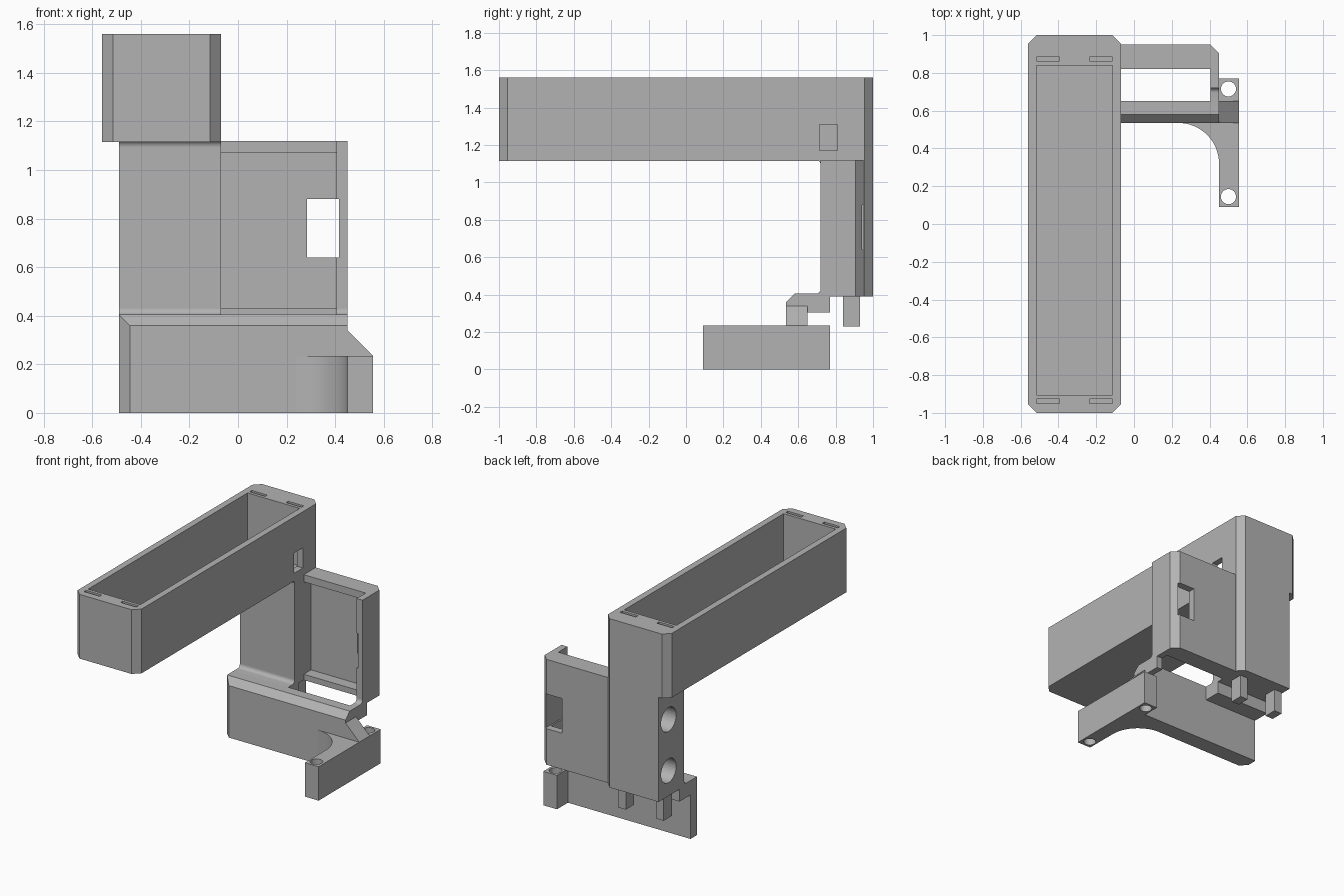
import bpy, bmesh
from math import sin, cos, pi
from mathutils import Vector

cube = bpy.data.objects.get("Cube")
if cube:
    bpy.data.objects.remove(cube)

grey = bpy.data.materials.new("plain grey")
grey.use_nodes = True
colour = (0.45, 0.45, 0.45, 1)
grey.diffuse_color = colour
grey.node_tree.nodes["Principled BSDF"].inputs["Base Color"].default_value = colour


def arc(cx, cy, r, start, end, steps=10):
    """Points on an arc, angles in quarter turns."""
    angles = [(start + (end - start) * i / steps) * pi / 2 for i in range(steps + 1)]
    return [(cx + r * cos(a), cy + r * sin(a)) for a in angles]


def prism(name, axis, profile, lo, hi, trims=()):
    """Extrude a profile along an axis, then trim it with planes (point, normal)."""
    place = {"x": lambda p, d: (d, p[0], p[1]),
             "y": lambda p, d: (p[0], d, p[1]),
             "z": lambda p, d: (p[0], p[1], d)}[axis]
    bm = bmesh.new()
    face = bm.faces.new([bm.verts.new(place(p, lo)) for p in profile])
    new = bmesh.ops.extrude_face_region(bm, geom=[face])["geom"]
    shift = Vector(place((0, 0), hi - lo))
    bmesh.ops.translate(bm, vec=shift, verts=[v for v in new if isinstance(v, bmesh.types.BMVert)])
    for point, normal in trims:
        cut = bmesh.ops.bisect_plane(bm, geom=bm.verts[:] + bm.edges[:] + bm.faces[:],
                                     plane_co=point, plane_no=normal, clear_outer=True)
        edges = [e for e in cut["geom_cut"] if isinstance(e, bmesh.types.BMEdge)]
        bmesh.ops.edgeloop_fill(bm, edges=edges)
    bmesh.ops.recalc_face_normals(bm, faces=bm.faces[:])
    mesh = bpy.data.meshes.new(name)
    bm.to_mesh(mesh)
    bm.free()
    mesh.materials.append(grey)
    obj = bpy.data.objects.new(name, mesh)
    bpy.context.collection.objects.link(obj)
    return obj


def rect(x0, x1, y0, y1):
    return [(x0, y0), (x1, y0), (x1, y1), (x0, y1)]


def box(name, x, y, z):
    return prism(name, "z", rect(*x, *y), *z)


def carve(target, cutters):
    for cutter in cutters:
        cutter.hide_render = True
        cutter.hide_set(True)
        mod = target.modifiers.new(cutter.name, "BOOLEAN")
        mod.operation = "DIFFERENCE"
        mod.solver = "EXACT"
        mod.object = cutter


def smooth(obj):
    bpy.ops.object.select_all(action="DESELECT")
    bpy.context.view_layer.objects.active = obj
    obj.select_set(True)
    bpy.ops.object.shade_smooth_by_angle()


# Long open tray with chamfered corners
LEFT, RIGHT, C = -0.56, -0.07, 0.045
tray = prism("tray", "z", [(LEFT + C, -1), (RIGHT - C, -1), (RIGHT, C - 1), (RIGHT, 1 - C),
                           (RIGHT - C, 1), (LEFT + C, 1), (LEFT, 1 - C), (LEFT, C - 1)], 1.115, 1.56)
cutters = [box("tray_cavity", (-0.515, -0.115), (-0.905, 0.84), (1.16, 1.7)),
           box("tray_side_window", (-0.2, 0), (0.715, 0.81), (1.17, 1.31))]
# Thin slots in both end walls
for y in (-0.95, 0.862):
    for x in (-0.515, -0.235):
        cutters.append(box("end_slot", (x, x + 0.12), (y, y + 0.023), (1.16, 1.7)))
carve(tray, cutters)

# Column under the back of the tray, with two round sockets
column = prism("column", "z", [(-0.49, 0.72), (RIGHT, 0.72), (RIGHT, 1 - C),
                               (RIGHT - C, 1), (-0.49, 1)], 0.39, 1.12)
carve(column, [prism("socket_cutter", "x", arc(0.89, z, 0.083, 0, 4, 32)[:-1], -0.6, -0.2)
               for z in (0.565, 0.92)])
smooth(column)
smooth(prism("column_fillet", "x", [(0.73, 1.12)] + arc(0.695, 1.095, 0.025, 1, 0, 6)
             + [(0.73, 1.095)], -0.49, RIGHT))

# Holder beside the column: back plate and side wall, two flanges
shell = prism("holder_shell", "z", [(-0.08, 0.95), (0.405, 0.95), (0.45, 0.905), (0.45, 0.72),
                                    (0.405, 0.72), (0.405, 0.9), (-0.08, 0.9)], 0.39, 1.12)
carve(shell, [box("holder_window", (0.285, 0.415), (0.6, 1.1), (0.64, 0.88))])
for name, z in (("top_flange", (1.07, 1.12)), ("bottom_flange", (0.39, 0.43))):
    box(name, (-0.08, 0.407), (0.82, 0.92), z)

# Links from the column and the side wall to the lower plate
link = [(0.6, 0.305), (0.77, 0.305), (0.77, 0.43), (0.72, 0.43)] \
    + arc(0.695, 0.43, 0.025, 0, -1, 6) + [(0.6, 0.405)]
smooth(prism("column_link", "x", link, -0.49, RIGHT))
smooth(prism("wall_link", "x", link, 0.405, 0.45))

# Pegs below the column
for x in (-0.48, -0.19):
    box("peg", (x, x + 0.06), (0.84, 0.93), (0.23, 0.4))

# Lower plate, chamfered along its top and left front edges
prism("lower_plate", "y", [(-0.49, 0), (0.555, 0), (0.555, 0.235), (0.45, 0.34),
                           (0.45, 0.405), (-0.49, 0.405)], 0.535, 0.65,
      [((0, 0.535, 0.36), (0, -1, 1)), ((-0.445, 0.535, 0), (-1, -1, 0))])

# Foot with two screw holes, and its curved web
foot = box("foot", (0.45, 0.555), (0.09, 0.77), (0, 0.235))
carve(foot, [prism("screw_hole", "z", arc(0.5, y, 0.04, 0, 4, 32)[:-1], -0.1, 0.4)
             for y in (0.145, 0.715)])
smooth(foot)
smooth(prism("foot_web", "z", [(0.46, 0.54)] + [(0.235, 0.54)]
             + arc(0.235, 0.32, 0.215, 1, 0, 16) + [(0.46, 0.32)], 0, 0.235))
